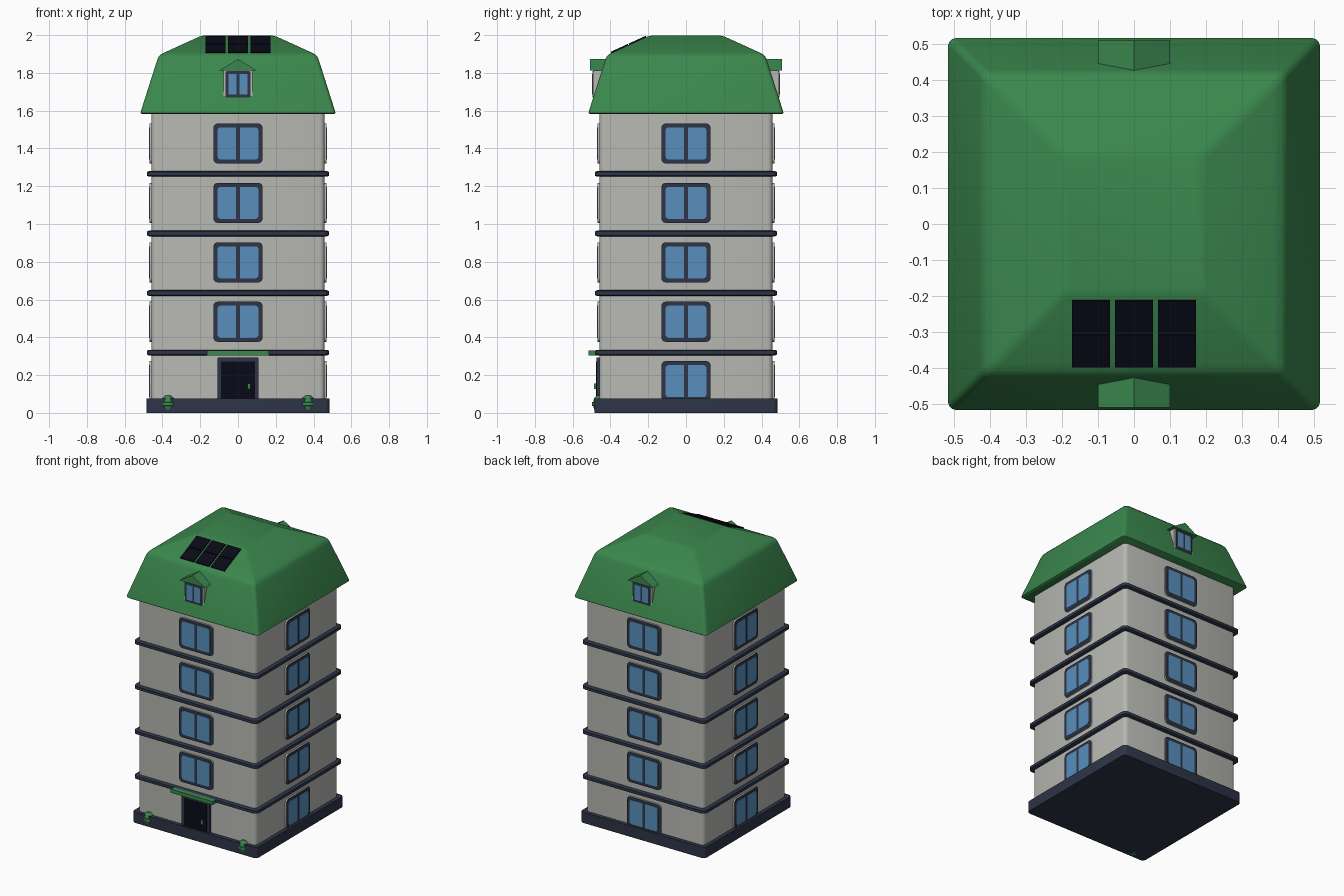
import bpy, bmesh, math
from mathutils import Matrix

if "Cube" in bpy.data.objects:
    bpy.data.objects.remove(bpy.data.objects["Cube"])


def material(name, rgb):
    m = bpy.data.materials.new(name)
    m.diffuse_color = (*rgb, 1)
    m.use_nodes = True
    m.node_tree.nodes["Principled BSDF"].inputs["Base Color"].default_value = m.diffuse_color
    return m


WALL = material("warm_grey_wall", (0.48, 0.48, 0.45))
NAVY = material("navy_trim", (0.026, 0.035, 0.062))
GREEN = material("green_roof", (0.043, 0.245, 0.075))
GLASS = material("blue_glass", (0.098, 0.275, 0.51))
BLACK = material("dark_panel", (0.003, 0.003, 0.010))


def finish(name, bm, mats, matrix=None, angle=40):
    bmesh.ops.recalc_face_normals(bm, faces=bm.faces)
    if matrix:
        bm.transform(matrix)
    mesh = bpy.data.meshes.new(name)
    bm.to_mesh(mesh)
    bm.free()
    for m in mats:
        mesh.materials.append(m)
    ob = bpy.data.objects.new(name, mesh)
    bpy.context.collection.objects.link(ob)
    bpy.ops.object.select_all(action='DESELECT')
    ob.select_set(True)
    bpy.context.view_layer.objects.active = ob
    bpy.ops.object.shade_smooth_by_angle(angle=math.radians(angle))
    return ob


def rounded_rect(x0, x1, z0, z1, rl=0.0, rr=0.0, seg=3):
    """Outline with corner radius rl on the left and rr on the right."""
    pts = []
    for cx, cz, r, a in ((x1, z1, rr, 0), (x0, z1, rl, 90), (x0, z0, rl, 180), (x1, z0, rr, 270)):
        mx = cx - r if cx == x1 else cx + r
        mz = cz - r if cz == z1 else cz + r
        for i in range(seg + 1 if r else 1):
            t = math.radians(a + 90 * i / seg)
            pts.append((mx + r * math.cos(t), mz + r * math.sin(t)))
    return pts


def loft(bm, rings):
    """Skin closed rings of points and cap both ends."""
    vs = [[bm.verts.new(p) for p in ring] for ring in rings]
    n = len(vs[0])
    for a, b in zip(vs, vs[1:]):
        for i in range(n):
            bm.faces.new((a[i], a[(i + 1) % n], b[(i + 1) % n], b[i]))
    bm.faces.new(vs[0])
    bm.faces.new(vs[-1])


def prism(name, outline, y0, y1, mat, turn=0, side=None):
    """Front-facing outline extruded along y, then turned to a side of the building."""
    bm = bmesh.new()
    loft(bm, [[(x, y, z) for x, z in outline] for y in (y0, y1)])
    if side:
        for f in bm.faces:
            f.normal_update()
            f.material_index = 0 if abs(f.normal.y) > 0.9 else 1
    return finish(name, bm, [mat, side or mat], Matrix.Rotation(math.radians(turn), 4, 'Z'))


def block(name, profile, mat, r, angle=40):
    """Square rounded-corner solid through (half width, height) steps."""
    bm = bmesh.new()
    loft(bm, [[(x, y, z) for x, y in rounded_rect(-h, h, -h, h, r, r)] for h, z in profile])
    return finish(name, bm, [mat], angle=angle)


# Main volume, plinth and floor bands
block("walls", [(0.458, 0.004), (0.458, 1.60)], WALL, 0.025)
block("plinth", [(0.485, 0), (0.485, 0.075)], NAVY, 0.025)
for i in range(4):
    z = 0.319 + i * 0.3155
    block(f"floor_band_{i + 1}", [(0.472, z - 0.015), (0.481, z - 0.010),
                                  (0.481, z + 0.010), (0.472, z + 0.015)], NAVY, 0.03)

# Mansard roof with softened break line
block("roof", [(0.508, 1.582), (0.516, 1.588), (0.514, 1.598), (0.428, 1.868), (0.420, 1.886),
               (0.407, 1.899), (0.385, 1.910), (0.205, 1.992), (0.185, 1.997)], GREEN, 0.022)


# Two-pane windows on each floor and side
def window(name, turn, cz, hw, hh, rim, mull, r, y):
    prism(name + "_frame", rounded_rect(-hw, hw, cz - hh, cz + hh, r, r), y, y + 0.03,
          NAVY, turn, WALL)
    for s, tag in ((-1, "left"), (1, "right")):
        a, b = sorted((s * mull, s * (hw - rim)))
        rl, rr = (r * 0.8, 0) if s < 0 else (0, r * 0.8)
        prism(f"{name}_{tag}_pane", rounded_rect(a, b, cz - hh + rim, cz + hh - rim, rl, rr),
              y - 0.002, y + 0.006, GLASS, turn)


for k, side in enumerate(("front", "right", "back", "left")):
    for floor in range(5):
        if side == "front" and floor == 0:
            continue
        window(f"{side}_window_{floor + 1}", 90 * k, 0.168 + 0.3145 * floor,
               0.130, 0.106, 0.021, 0.010, 0.022, -0.469)

# Entrance door, handle and canopy
prism("door_frame", rounded_rect(-0.109, 0.109, 0.05, 0.293, 0.008, 0.008), -0.474, -0.44, NAVY)
prism("door_panel", rounded_rect(-0.089, 0.089, 0.076, 0.272), -0.476, -0.46, BLACK)
prism("door_handle", rounded_rect(0.050, 0.066, 0.126, 0.156), -0.486, -0.47, GREEN)
prism("door_canopy", rounded_rect(-0.163, 0.163, 0.304, 0.329), -0.516, -0.45, GREEN)

# Dormers at front and back
for turn, side in ((0, "front"), (180, "back")):
    prism(f"{side}_dormer_walls", rounded_rect(-0.076, 0.076, 1.67, 1.82), -0.489, -0.38, WALL, turn)
    prism(f"{side}_dormer_roof", [(-0.1, 1.813), (0.1, 1.813), (0, 1.873)], -0.509, -0.38, GREEN, turn)
    window(f"{side}_dormer_window", turn, 1.74, 0.066, 0.069, 0.015, 0.007, 0.006, -0.496)

# Solar panels lying on the front upper slope
slope = math.atan2(0.082, 0.18)
for col in (-1, 0, 1):
    for row, y in enumerate((-0.2565, -0.3515)):
        bm = bmesh.new()
        bmesh.ops.create_cube(bm, size=1)
        z = 1.910 + (y + 0.385) * math.tan(slope) + 0.003
        m = (Matrix.Translation((col * 0.1195, y, z)) @ Matrix.Rotation(slope, 4, 'X')
             @ Matrix.Diagonal((0.106, 0.090 / math.cos(slope), 0.009, 1)))
        finish(f"solar_panel_{col + 2}_{row + 1}", bm, [BLACK], m)

# Planters beside the entrance
for x, side in ((-0.37, "left"), (0.37, "right")):
    bm = bmesh.new()
    loft(bm, [[(x + r * math.cos(math.tau * i / 12), -0.457 + r * math.sin(math.tau * i / 12), z)
               for i in range(12)]
              for r, z in ((0.024, 0), (0.034, 0.036), (0.041, 0.038), (0.041, 0.056),
                           (0.034, 0.058), (0.030, 0.078), (0.014, 0.092))])
    finish(f"{side}_planter", bm, [GREEN])
